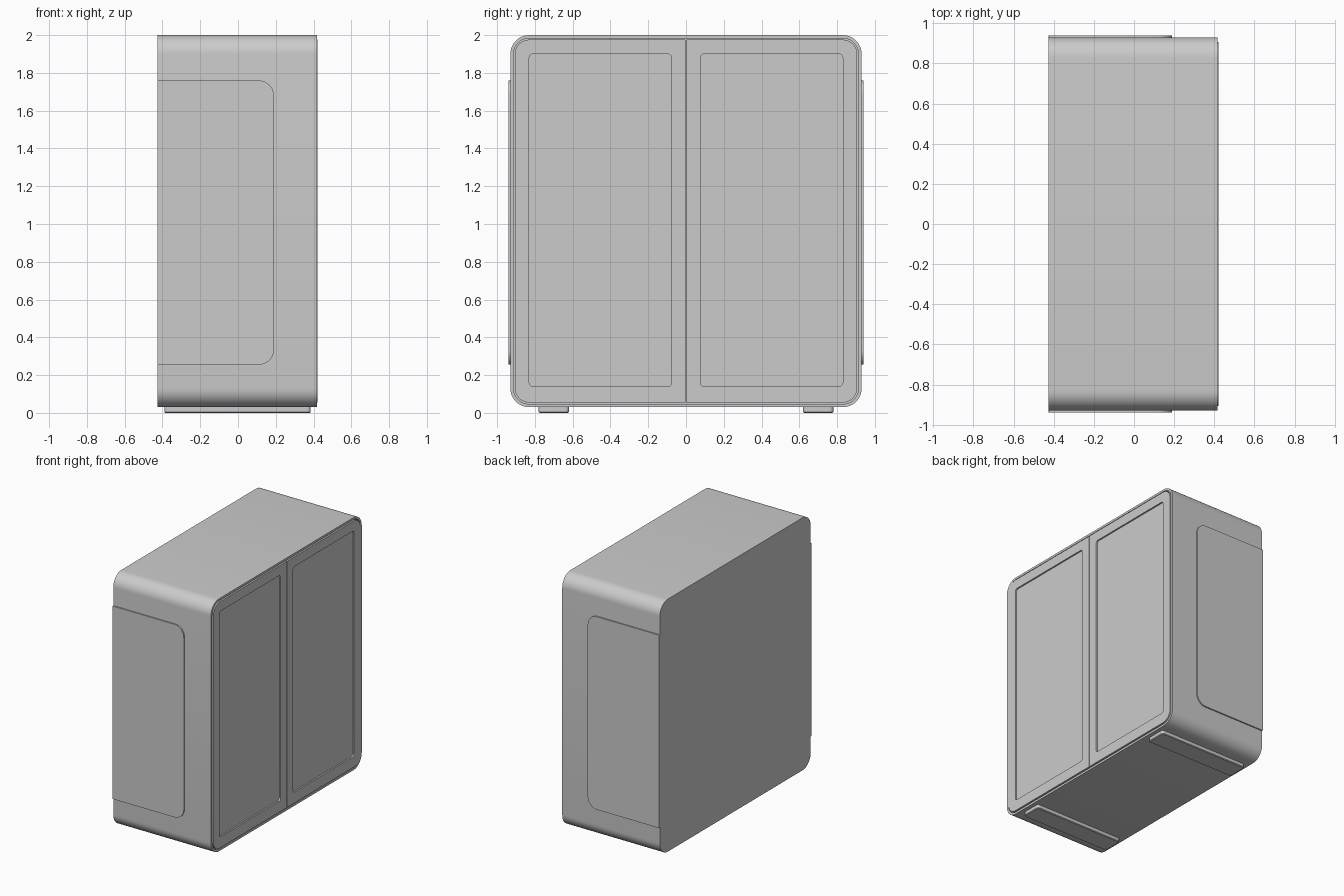
import bpy, bmesh, math

if "Cube" in bpy.data.objects:
    bpy.data.objects.remove(bpy.data.objects["Cube"])


def rounded(u0, u1, v0, v1, radii, seg=10):
    """Rounded rectangle; radii order: (u1,v1), (u0,v1), (u0,v0), (u1,v0)."""
    pts = []
    corners = [(u1, v1, -1, -1), (u0, v1, 1, -1), (u0, v0, 1, 1), (u1, v0, -1, 1)]
    for k, ((u, v, su, sv), r) in enumerate(zip(corners, radii)):
        for i in range(seg + 1):
            a = math.pi / 2 * (k + i / seg)
            pts.append((u + su * r + r * math.cos(a), v + sv * r + r * math.sin(a)))
    return pts


def loft(name, rings, place):
    """Skin a list of (outline, level) rings and cap both ends."""
    bm = bmesh.new()
    loops = [[bm.verts.new(place(u, v, w)) for u, v in pts] for pts, w in rings]
    n = len(loops[0])
    for a, b in zip(loops, loops[1:]):
        for i in range(n):
            j = (i + 1) % n
            bm.faces.new((a[i], a[j], b[j], b[i]))
    bm.faces.new(loops[0][::-1])
    bm.faces.new(loops[-1])
    bmesh.ops.recalc_face_normals(bm, faces=bm.faces)
    mesh = bpy.data.meshes.new(name)
    bm.to_mesh(mesh)
    bm.free()
    ob = bpy.data.objects.new(name, mesh)
    bpy.context.collection.objects.link(ob)
    bpy.ops.object.select_all(action='DESELECT')
    ob.select_set(True)
    bpy.context.view_layer.objects.active = ob
    bpy.ops.object.shade_smooth_by_angle(angle=math.radians(30))
    return ob


# Cabinet shell with a shallow pocket for the doors
outer = rounded(-0.93, 0.93, 0.03, 2.0, [0.1] * 4)
pocket = rounded(-0.913, 0.913, 0.047, 1.983, [0.083] * 4)
loft("cabinet_body",
     [(outer, -0.425), (outer, 0.417), (pocket, 0.417), (pocket, 0.395)],
     lambda u, v, w: (w, u, v))

for side, label in ((-1, "left"), (1, "right")):
    # Door with recessed centre panel
    edge = rounded(0.003, 0.906, 0.055, 1.976, [0.076, 0.003, 0.003, 0.076])
    panel = rounded(0.077, 0.83, 0.14, 1.9, [0.02] * 4)
    loft(label + "_door",
         [(edge, 0.392), (edge, 0.422), (panel, 0.422), (panel, 0.41)],
         lambda u, v, w: (w, side * u, v))

    # Raised plate on the cabinet side
    plate = rounded(-0.425, 0.19, 0.255, 1.76, [0.08, 0.001, 0.001, 0.08])
    loft(label + "_side_plate", [(plate, 0.92), (plate, 0.94)],
         lambda u, v, w: (u, side * w, v))

    # Long foot with softened bottom edge
    foot = rounded(-0.39, 0.385, 0.62, 0.78, [0.02] * 4)
    sole = rounded(-0.385, 0.38, 0.625, 0.775, [0.015] * 4)
    loft(label + "_foot", [(sole, 0.0), (foot, 0.005), (foot, 0.035)],
         lambda u, v, w: (u, side * v, w))
